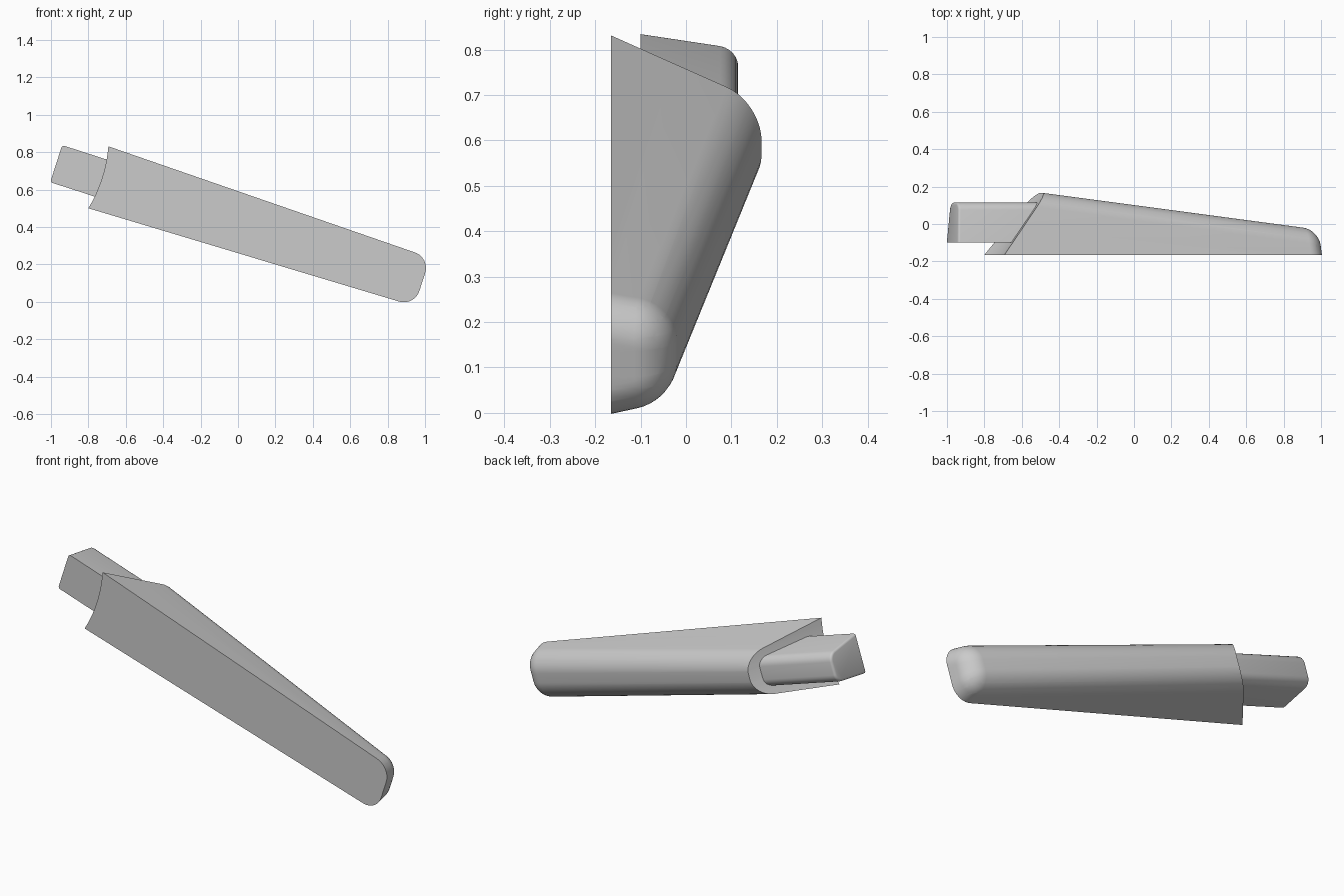
import bpy, bmesh, math
from mathutils import Matrix, Vector

if "Cube" in bpy.data.objects:
    bpy.data.objects.remove(bpy.data.objects["Cube"])

TILT = Matrix.Rotation(math.radians(17.9), 4, 'Y')
AXIS = 0.404      # height of the long axis before tilting
FRONT = -0.165    # flat front plane

grey = bpy.data.materials.new("plain_grey")
grey.use_nodes = True
grey.diffuse_color = (0.6, 0.6, 0.6, 1)
grey.node_tree.nodes["Principled BSDF"].inputs["Base Color"].default_value = (0.6, 0.6, 0.6, 1)


def wedge(ends, draft):
    """Drafted bar between two ends: (x at front, x at back, front y, back y, half height)."""
    bm = bmesh.new()
    rings = []
    for xf, xb, yf, yb, h in ends:
        hb = h - draft * (yb - yf)
        rings.append([bm.verts.new(p) for p in
                      ((xf, yf, -h), (xf, yf, h), (xb, yb, hb), (xb, yb, -hb))])
    a, b = rings
    bm.faces.new(a)
    bm.faces.new(b[::-1])
    for i in range(4):
        j = (i + 1) % 4
        bm.faces.new((a[j], a[i], b[i], b[j]))
    bmesh.ops.recalc_face_normals(bm, faces=bm.faces)
    return bm, a, b


def round_edges(bm, edges, size, segments):
    bmesh.ops.bevel(bm, geom=edges, offset=size, offset_type='OFFSET',
                    segments=segments, profile=0.5, affect='EDGES')


def finish(bm, name):
    bmesh.ops.translate(bm, vec=(0, 0, AXIS), verts=bm.verts)
    bm.transform(TILT)
    bmesh.ops.recalc_face_normals(bm, faces=bm.faces)
    mesh = bpy.data.meshes.new(name)
    bm.to_mesh(mesh)
    bm.free()
    mesh.materials.append(grey)
    ob = bpy.data.objects.new(name, mesh)
    bpy.context.collection.objects.link(ob)
    bpy.ops.object.select_all(action='DESELECT')
    ob.select_set(True)
    bpy.context.view_layer.objects.active = ob
    bpy.ops.object.shade_smooth_by_angle(angle=math.radians(30))


# Tapered sleeve with rounded back edges and tip
MOUTH = -0.915
bm, a, b = wedge([(MOUTH, MOUTH, FRONT, 0.2, 0.174),
                  (0.905, 0.895, FRONT, -0.03, 0.136)], 0.2)
soft = [bm.edges.get(pair) for pair in
        ((a[2], b[2]), (a[3], b[3]), (b[2], b[3]), (b[0], b[3]), (b[1], b[2]))]
round_edges(bm, soft, 0.085, 10)

# Lengthwise cuts let the mouth follow a shallow curve
for i in range(-5, 6):
    bmesh.ops.bisect_plane(bm, geom=bm.verts[:] + bm.edges[:] + bm.faces[:],
                           plane_co=(0, 0, i * 0.029), plane_no=(0, 0, 1))

# Slide the mouth rim along the sleeve to a slanted, hollowed cut
moves = []
for v in bm.verts:
    if abs(v.co.x - MOUTH) > 1e-4:
        continue
    far = max((e.other_vert(v).co for e in v.link_edges), key=lambda c: c.x)
    p = v.co.copy()
    for _ in range(6):
        hollow = 0.02 * (1 - (p.z / 0.174) ** 2)
        x = MOUTH + hollow + 0.74 * (p.y - FRONT)
        p = v.co.lerp(far, (x - MOUTH) / (far.x - MOUTH))
    moves.append((v, p))
for v, p in moves:
    v.co = p
finish(bm, "sleeve")

# Narrow tongue emerging from the mouth
bm, a, b = wedge([(-1.152, -1.14, -0.1, 0.115, 0.104),
                  (-0.55, -0.55, -0.1, 0.115, 0.104)], 0.14)
round_edges(bm, [bm.edges.get((a[k], b[k])) for k in (2, 3)], 0.04, 6)
rim = [e for e in bm.edges if all(v.co.x < -1.1 for v in e.verts)
       and any(v.co.y > -0.09 for v in e.verts)]
round_edges(bm, rim, 0.012, 3)
finish(bm, "tongue")
